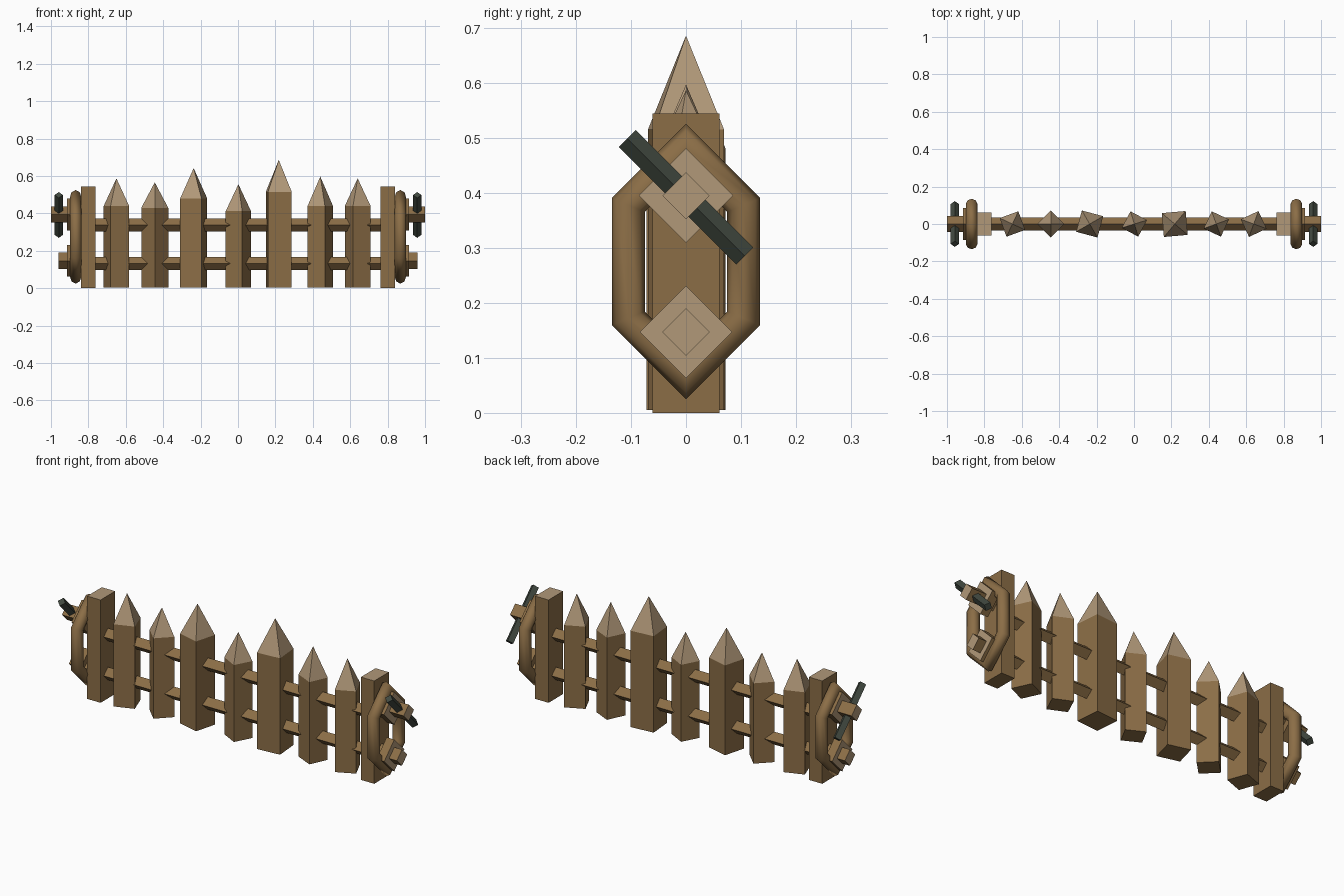
import bpy, bmesh, math
from mathutils import Vector, Matrix

if "Cube" in bpy.data.objects:
    bpy.data.objects.remove(bpy.data.objects["Cube"])


def mat(name, rgb):
    m = bpy.data.materials.new(name)
    m.diffuse_color = (*rgb, 1)
    m.use_nodes = True
    m.node_tree.nodes["Principled BSDF"].inputs["Base Color"].default_value = m.diffuse_color
    return m


WOOD = mat("brown wood", (0.26, 0.155, 0.062))
CUT = mat("pale cut wood", (0.44, 0.315, 0.19))
IRON = mat("dark iron", (0.055, 0.068, 0.052))


def finish(bm, name, mats, rule=None, smooth=False):
    bmesh.ops.recalc_face_normals(bm, faces=bm.faces)
    bm.normal_update()
    for f in bm.faces:
        f.smooth = smooth
        if rule and rule(f):
            f.material_index = 1
    me = bpy.data.meshes.new(name)
    bm.to_mesh(me)
    bm.free()
    for m in mats:
        me.materials.append(m)
    ob = bpy.data.objects.new(name, me)
    bpy.context.collection.objects.link(ob)
    return ob


def box(name, center, size, rot=None, mats=(WOOD,), rule=None):
    bm = bmesh.new()
    m = Matrix.Translation(center) @ (rot or Matrix()) @ Matrix.Diagonal((*size, 1))
    bmesh.ops.create_cube(bm, size=1, matrix=m)
    return finish(bm, name, mats, rule)


def bar_x(name, x0, x1, z, half_diag, **kw):
    """Square bar along x, standing on its edge."""
    s = half_diag * math.sqrt(2)
    return box(name, ((x0 + x1) / 2, 0, z), (abs(x1 - x0), s, s),
               Matrix.Rotation(math.pi / 4, 4, 'X'), **kw)


def stake(name, x, half, angle, shoulder, tip):
    """Square stake turned about z, with a pale sharpened point."""
    bm = bmesh.new()
    rot = Matrix.Rotation(math.radians(angle), 4, 'Z')
    rings = []
    for z in (0.005, shoulder):
        rings.append([bm.verts.new(rot @ Vector((a * half, b * half, z)) + Vector((x, 0, 0)))
                      for a, b in ((-1, -1), (1, -1), (1, 1), (-1, 1))])
    top = bm.verts.new((x, 0, tip))
    bm.faces.new(rings[0][::-1])
    for i in range(4):
        j = (i + 1) % 4
        bm.faces.new((rings[0][i], rings[0][j], rings[1][j], rings[1][i]))
        bm.faces.new((rings[1][i], rings[1][j], top))
    finish(bm, name, (WOOD, CUT), lambda f: f.normal.z > 0.1)


def ring(name, x, path, r, sides=8):
    """Closed tube with mitred corners following a (y, z) path."""
    bm = bmesh.new()
    n = len(path)
    pts = [Vector(p) for p in path]
    loops = []
    for i, p in enumerate(pts):
        d0 = (p - pts[i - 1]).normalized()
        d1 = (pts[(i + 1) % n] - p).normalized()
        n0, n1 = Vector((d0.y, -d0.x)), Vector((d1.y, -d1.x))
        miter = (n0 + n1) / (1 + n0.dot(n1))
        loop = []
        for k in range(sides):
            a = 2 * math.pi * k / sides
            q = p + miter * r * math.cos(a)
            loop.append(bm.verts.new((x + r * 1.05 * math.sin(a), q.x, q.y)))
        loops.append(loop)
    for i in range(n):
        A, B = loops[i], loops[(i + 1) % n]
        for k in range(sides):
            m = (k + 1) % sides
            bm.faces.new((A[k], A[m], B[m], B[k]))
    finish(bm, name, (WOOD,), smooth=True)


# Sharpened stakes: x, half width, turn, shoulder height, tip height
STAKES = [(-0.65, 0.053, 20, 0.44, 0.587), (-0.445, 0.051, 45, 0.43, 0.566),
          (-0.237, 0.059, -15, 0.48, 0.642), (0.002, 0.05, -28, 0.412, 0.556),
          (0.218, 0.064, 5, 0.515, 0.686), (0.44, 0.051, -25, 0.44, 0.597),
          (0.64, 0.052, 25, 0.44, 0.587)]
for i, s in enumerate(STAKES):
    stake(f"stake_{i + 1}", *s)

# Long rails threaded through the stakes
for nm, z in (("upper_rail", 0.338), ("lower_rail", 0.132)):
    bar_x(nm, -0.8, 0.8, z, 0.034)

# Both ends: post, ring, washers, pegs and iron pin
LINK = [(0, 0.067), (0.105, 0.172), (0.105, 0.378), (0, 0.483), (-0.105, 0.378), (-0.105, 0.172)]
for side, s in (("left", -1), ("right", 1)):
    outward = lambda f, s=s: f.normal.x * s > 0.9
    box(f"{side}_post", (s * 0.801, 0, 0.272), (0.078, 0.122, 0.544),
        mats=(WOOD, CUT), rule=lambda f: f.normal.z > 0.9)
    ring(f"{side}_ring", s * 0.868, LINK, 0.03)
    for lvl, z, end, wash in (("upper", 0.395, 1.0, 0.086), ("lower", 0.147, 0.96, 0.084)):
        bar_x(f"{side}_{lvl}_washer", s * 0.87, s * 0.915, z, wash, mats=(WOOD, CUT), rule=outward)
        bar_x(f"{side}_{lvl}_peg", s * 0.8, s * end, z, 0.043, mats=(WOOD, CUT), rule=outward)
    # pin slanting down from front to back, standing on its edge
    w = 0.022 * math.sqrt(2)
    tilt = Matrix.Rotation(math.pi / 4, 4, 'X') @ Matrix.Rotation(math.pi / 4, 4, 'Z')
    box(f"{side}_pin", (s * 0.958, 0, 0.392), (w, w, 0.302), tilt, mats=(IRON,))
